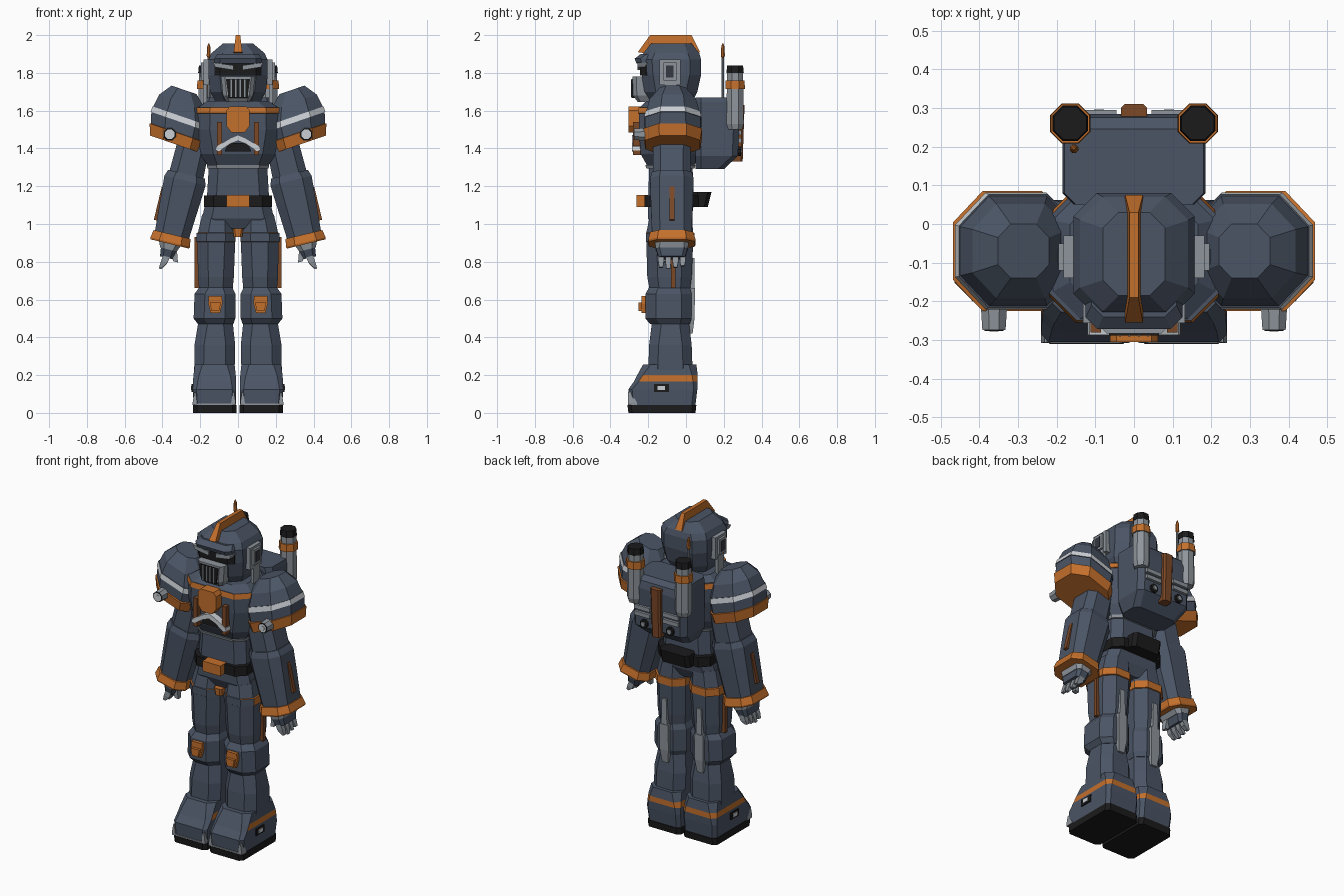
import bpy, bmesh, math
from mathutils import Matrix, Vector

COLOURS = {
    "slate": (0.07, 0.09, 0.13), "orange": (0.55, 0.16, 0.025), "rust": (0.2, 0.065, 0.02),
    "black": (0.011, 0.011, 0.012), "grey": (0.27, 0.3, 0.33), "silver": (0.6, 0.63, 0.66),
    "charcoal": (0.035, 0.04, 0.05)}
MATS = {}
for cname, rgb in COLOURS.items():
    MATS[cname] = bpy.data.materials.new(cname)
    MATS[cname].diffuse_color = (*rgb, 1)
ID = Matrix()
MIRROR = Matrix.Diagonal((-1, 1, 1, 1))
SIDES = (("left", ID), ("right", MIRROR))


def skin(name, rings, mats, m=ID, rule=None):
    """Join rings of points into a closed solid; mats is one colour or one per segment."""
    bm = bmesh.new()
    if isinstance(mats, str):
        mats = [mats] * (len(rings) - 1)
    used = list(dict.fromkeys(mats + ["slate"]))
    vs = [[bm.verts.new(m @ Vector(p)) for p in r] for r in rings]
    n = len(vs[0])
    for k, col in enumerate(mats):
        for i in range(n):
            j = (i + 1) % n
            f = bm.faces.new((vs[k][i], vs[k][j], vs[k + 1][j], vs[k + 1][i]))
            f.material_index = used.index(col)
    for ring, col in ((vs[0], mats[0]), (vs[-1], mats[-1])):
        bm.faces.new(ring).material_index = used.index(col)
    bmesh.ops.recalc_face_normals(bm, faces=bm.faces)
    if rule:  # colour bands that leave the front plain
        for f in bm.faces:
            if rule(f.normal):
                f.material_index = used.index("slate")
    me = bpy.data.meshes.new(name)
    bm.to_mesh(me)
    bm.free()
    for c in used:
        me.materials.append(MATS[c])
    ob = bpy.data.objects.new(name, me)
    bpy.context.collection.objects.link(ob)
    return ob


def outline(z, x0, x1, y0, y1, c):
    """Rectangle with chamfered corners."""
    if c == 0:
        return [(x0, y0, z), (x1, y0, z), (x1, y1, z), (x0, y1, z)]
    return [(x0 + c, y0, z), (x1 - c, y0, z), (x1, y0 + c, z), (x1, y1 - c, z),
            (x1 - c, y1, z), (x0 + c, y1, z), (x0, y1 - c, z), (x0, y0 + c, z)]


def loft(name, rings, mats, m=ID, rule=None):
    return skin(name, [outline(*r) for r in rings], mats, m, rule)


def centred(name, rings, mats, m=ID, rule=None):
    """Rings given as z, half width, y0, y1, chamfer."""
    return loft(name, [(z, -h, h, a, b, c) for z, h, a, b, c in rings], mats, m, rule)


def box(name, x0, x1, y0, y1, z0, z1, mat, m=ID):
    return loft(name, [(z0, x0, x1, y0, y1, 0), (z1, x0, x1, y0, y1, 0)], mat, m)


def tube(name, x, y, rings, mats, m=ID):
    return loft(name, [(z, x - r, x + r, y - r, y + r, 0.586 * r) for z, r in rings], mats, m)


def plate(name, pts, y0, y1, mat, m=ID):
    """Front-facing x-z outline given a depth."""
    return skin(name, [[(x, y, z) for x, z in pts] for y in (y0, y1)], mat, m)


# Torso
centred("chest", [(1.30, .155, -.20, .04, .05), (1.37, .2, -.24, .07, .07), (1.5, .225, -.25, .085, .075),
                  (1.585, .222, -.25, .09, .075), (1.587, .226, -.255, .095, .075), (1.618, .222, -.25, .09, .075),
                  (1.618, .21, -.245, .08, .07), (1.65, .165, -.21, .06, .06)],
        ["slate", "slate", "slate", "orange", "orange", "slate", "slate"])
centred("waist_trim", [(1.295, .162, -.21, .045, .05), (1.312, .165, -.215, .05, .05)], "grey")
centred("abdomen", [(1.13, .165, -.2, .04, .05), (1.3, .155, -.195, .035, .05)], "slate")
centred("belt", [(1.09, .18, -.22, .07, .05), (1.15, .18, -.22, .07, .05)], "black")
centred("belt_pack", [(1.09, .1, .04, .115, .02), (1.17, .1, .04, .135, .02)], "black")
centred("buckle", [(1.09, .062, -.262, -.2, 0), (1.153, .062, -.262, -.2, 0)], "orange")
centred("pelvis", [(.97, .04, -.17, 0, .02), (1.03, .19, -.2, .03, .05), (1.1, .175, -.2, .04, .05)], "slate")
centred("crotch_stud", [(.93, .022, -.2, -.12, .01), (.975, .028, -.205, -.12, .01)], "orange")
centred("neck", [(1.6, .11, -.17, .03, .05), (1.67, .11, -.17, .03, .05)], "charcoal")
plate("chest_crest", [(-.035, 1.485), (.035, 1.485), (.062, 1.52), (.062, 1.6), (.045, 1.622),
                      (-.045, 1.622), (-.062, 1.6), (-.062, 1.52)], -.305, -.2, "orange")
plate("chest_vent", [(-.07, 1.385), (.07, 1.385), (.05, 1.43), (-.05, 1.43)], -.262, -.2, "black")
plate("chevron", [(-.12, 1.39), (-.1, 1.385), (-.04, 1.425), (0, 1.44), (.04, 1.425), (.1, 1.385), (.12, 1.39),
                  (.115, 1.41), (.04, 1.455), (0, 1.472), (-.04, 1.455), (-.115, 1.41)], -.287, -.22, "silver")
for side, m in SIDES:
    box(side + "_chest_bar", .085, .112, -.28, -.2, 1.365, 1.54, "rust", m)

# Head
centred("helmet", [(1.64, .115, -.18, .03, .05), (1.70, .148, -.22, .06, .06), (1.79, .157, -.235, .08, .06),
                   (1.87, .157, -.24, .08, .06), (1.905, .14, -.225, .07, .06), (1.955, .08, -.185, .03, .04)], "slate")
skin("crest", [[(-w * k, y, z) for y, z, k in P] for w in (.023, -.023)
               for P in [((-.255, 1.91, 1), (-.19, 2, .5), (.03, 2, .5), (.075, 1.91, 1), (.03, 1.9, 1), (-.19, 1.9, 1))]],
     "orange")
centred("brow", [(1.85, .125, -.262, -.15, .03), (1.875, .125, -.272, -.15, .03), (1.9, .11, -.24, -.15, .03)], "slate")
centred("visor", [(1.785, .125, -.243, -.15, .03), (1.852, .125, -.243, -.15, .03)], "black")
centred("face_guard", [(1.645, .06, -.255, -.15, .015), (1.68, .08, -.28, -.15, .02), (1.78, .09, -.283, -.15, .02)], "grey")
plate("mouth_vent", [(-.05, 1.668), (.05, 1.668), (.064, 1.768), (-.064, 1.768)], -.288, -.26, "black")
for i in range(4):
    x = -.036 + .024 * i
    box("mouth_bar_%d" % i, x - .003, x + .003, -.291, -.28, 1.672, 1.766, "grey")
for side, m in SIDES:
    plate(side + "_eye", [(.025, 1.815), (.12, 1.83), (.132, 1.855), (.025, 1.84)], -.256, -.2, "grey", m)
    box(side + "_ear_plate", .14, .182, -.14, -.03, 1.735, 1.87, "grey", m)
    box(side + "_ear_rim", .17, .195, -.12, -.05, 1.76, 1.855, "grey", m)
    box(side + "_ear_window", .19, .198, -.105, -.065, 1.775, 1.84, "charcoal", m)
    box(side + "_ear_post", .165, .185, -.11, -.05, 1.64, 1.75, "grey", m)

# Backpack
centred("backpack", [(1.29, .15, .05, .2, .03), (1.36, .183, .05, .275, .03), (1.6, .185, .05, .285, .03),
                     (1.645, .185, .05, .275, .03), (1.67, .18, .05, .245, .03)], "slate")
centred("backpack_spine", [(1.33, .03, .24, .3, .01), (1.63, .034, .24, .31, .01)], "rust")
for side, m in SIDES:
    tube(side + "_exhaust", .165, .26, [(1.5, .038), (1.53, .046), (1.715, .044), (1.715, .052), (1.76, .05),
                                        (1.76, .042), (1.80, .042), (1.80, .046), (1.84, .042)],
         ["grey"] * 3 + ["orange"] * 2 + ["grey"] + ["black"] * 2, m)
    for i, z in enumerate((1.43, 1.47)):
        box("%s_pack_bar_%d" % (side, i), .045, .15, .25, .295, z, z + .025, "grey", m)
    turn = m @ Matrix.Translation((.09, 0, 1.385)) @ Matrix.Rotation(-math.pi / 2, 4, 'X')
    tube(side + "_pack_port", 0, 0, [(.25, .025), (.29, .025), (.291, .013), (.296, .013)],
         ["black", "black", "grey"], turn)
tube("antenna", -.155, .195, [(1.6, .008), (1.88, .006), (1.89, .011), (1.94, .008), (1.955, .003)],
     ["grey", "orange", "orange", "orange"])

for side, m in SIDES:
    # Shoulder shells, leaning inward
    sh = m @ Matrix.Translation((.325, -.07, 1.42)) @ Matrix.Rotation(math.radians(-19), 4, 'Y')
    dome = [(0, 0, .148, .145), (.06, .01, .162, .155), (.062, .01, .155, .147), (.12, .02, .163, .147),
            (.12, .02, .167, .151), (.15, .025, .162, .146), (.15, .025, .158, .142),
            (.22, .042, .132, .122), (.287, .057, .07, .07)]
    loft(side + "_shoulder", [(w, u - a, u + a, -b, b, a * .5) for w, u, a, b in dome],
         ["orange", "orange", "slate", "slate", "silver", "slate", "slate", "slate"], sh)
    bolt = m @ Matrix.Translation((.362, 0, 1.475)) @ Matrix.Rotation(math.pi / 2, 4, 'X')
    tube(side + "_shoulder_bolt", 0, 0, [(.18, .036), (.274, .03), (.274, .025), (.276, .025), (.276, .012), (.278, .012)],
         ["grey", "black", "black", "silver", "silver"], bolt)

    # Arm, angled outward
    arm = m @ Matrix.Translation((.283, -.075, 1.22)) @ Matrix.Rotation(math.radians(-13.5), 4, 'Y')
    limb = lambda n, rs, c: loft(side + n, [(z, -a, a, -b, b, a * .45) for z, a, b in rs], c, arm)
    limb("_upper_arm", [(.03, .092, .1), (.26, .085, .1)], "slate")
    limb("_forearm", [(-.29, .092, .105), (-.1, .105, .112), (.01, .112, .115), (.045, .1, .105)], "slate")
    limb("_cuff", [(-.335, .104, .122), (-.325, .108, .125), (-.283, .1, .115)], "orange")
    limb("_wrist", [(-.365, .045, .085), (-.33, .06, .09)], "grey")
    limb("_palm", [(-.41, .035, .07), (-.36, .042, .085)], "slate")
    box(side + "_forearm_slot", .09, .112, -.013, .013, -.23, -.05, "rust", arm)
    for i in range(4):
        y = -.057 + .038 * i
        loft("%s_finger_%d" % (side, i), [(-.475 + .008 * abs(i - 1), .01, .026, y - .01, y + .01, 0),
                                          (-.435, -.012, .024, y - .015, y + .015, 0),
                                          (-.39, -.018, .018, y - .015, y + .015, 0)], "grey", arm)
    loft(side + "_thumb", [(-.42, -.065, -.04, -.06, -.03, 0), (-.36, -.045, -.01, -.06, -.02, 0)], "grey", arm)

    # Leg
    loft(side + "_thigh", [(.64, .03, .205, -.19, .02, .05), (.72, .022, .212, -.205, .03, .055),
                           (.905, .015, .215, -.21, .038, .055), (.907, .012, .222, -.213, .044, .055),
                           (.952, .012, .22, -.213, .044, .055), (.954, .015, .212, -.21, .038, .055),
                           (1.05, .02, .19, -.19, .03, .05)],
         ["slate", "slate", "orange", "orange", "orange", "slate"], m, lambda n: n.y < -.5)
    box(side + "_thigh_strip", .19, .229, -.08, -.055, .66, .93, "rust", m)
    loft(side + "_knee", [(.47, .025, .212, -.19, .02, .05), (.5, .014, .235, -.215, .03, .055),
                          (.63, .014, .23, -.215, .03, .055), (.665, .03, .205, -.195, .02, .05)], "slate", m)
    plate(side + "_knee_pad", [(.095, .53), (.145, .53), (.158, .58), (.155, .62), (.085, .62), (.082, .58)],
          -.235, -.18, "orange", m)
    plate(side + "_knee_boss", [(.1, .54), (.14, .54), (.15, .585), (.09, .585)], -.252, -.23, "orange", m)
    loft(side + "_shin", [(.22, .018, .232, -.2, .035, .05), (.36, .015, .23, -.195, .03, .05),
                          (.48, .028, .21, -.18, .015, .05)], "slate", m)
    loft(side + "_calf_plate", [(.42, .1, .14, -.02, .035, 0), (.5, .09, .15, -.02, .045, 0),
                                (.66, .09, .15, -.02, .048, 0), (.66, .1, .14, -.02, .045, 0),
                                (.82, .105, .135, -.02, .045, 0)], "grey", m)

    # Foot
    loft(side + "_sole", [(0, .008, .238, -.305, .05, .02), (.042, .008, .238, -.31, .055, .02)], "black", m)
    loft(side + "_boot", [(.04, .012, .234, -.3, .05, .02), (.125, .01, .24, -.305, .06, .02),
                          (.167, .01, .238, -.275, .062, .025), (.2, .012, .236, -.258, .062, .03),
                          (.255, .018, .228, -.228, .055, .04)],
         ["slate", "slate", "orange", "slate"], m, lambda n: n.y < -.3)
    box(side + "_boot_badge", .2, .246, -.17, -.09, .11, .152, "black", m)
    box(side + "_boot_badge_mark", .2, .25, -.15, -.11, .12, .142, "silver", m)
    for i, x in enumerate((.012, .216)):
        loft("%s_toe_guard_%d" % (side, i), [(.042, x, x + .024, -.308, -.26, 0), (.055, x, x + .024, -.308, -.26, 0),
                                             (.11, x + .009, x + .015, -.306, -.29, 0)], "grey", m)
    box(side + "_toe_trim", .025, .225, -.307, -.28, .042, .05, "grey", m)
